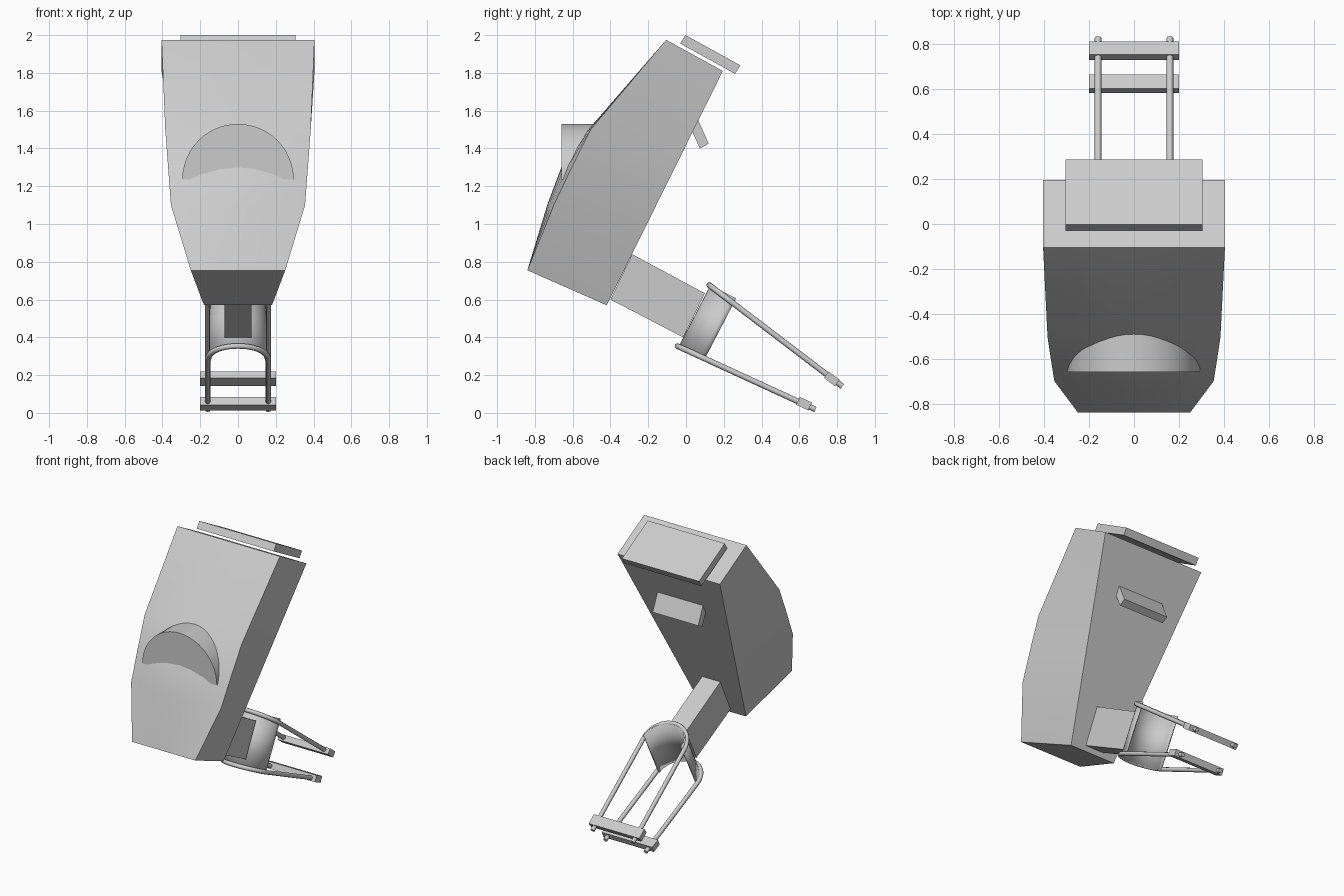
import bpy, bmesh, math
from mathutils import Vector, Matrix

cube = bpy.data.objects.get("Cube")
if cube:
    bpy.data.objects.remove(cube, do_unlink=True)

grey = bpy.data.materials.new("light_grey")
grey.use_nodes = True
GREY = (0.6, 0.6, 0.6, 1)
grey.diffuse_color = GREY
grey.node_tree.nodes["Principled BSDF"].inputs["Base Color"].default_value = GREY


def finish(obj, smooth=None):
    """Give the part its colour and shading."""
    obj.data.materials.append(grey)
    if smooth:
        bpy.ops.object.select_all(action='DESELECT')
        obj.select_set(True)
        bpy.context.view_layer.objects.active = obj
        bpy.ops.object.shade_smooth_by_angle(angle=math.radians(smooth))
    return obj


def loft(name, rings, smooth=None, closed=True):
    """Skin a list of point rings; closed rings get end caps."""
    bm = bmesh.new()
    rows = [[bm.verts.new(p) for p in ring] for ring in rings]
    n = len(rows[0])
    for a, b in zip(rows, rows[1:]):
        for i in range(n if closed else n - 1):
            j = (i + 1) % n
            bm.faces.new((a[i], a[j], b[j], b[i]))
    if closed:
        bm.faces.new(rows[0])
        bm.faces.new(rows[-1])
    bmesh.ops.recalc_face_normals(bm, faces=bm.faces)
    mesh = bpy.data.meshes.new(name)
    bm.to_mesh(mesh)
    bm.free()
    obj = bpy.data.objects.new(name, mesh)
    bpy.context.collection.objects.link(obj)
    return finish(obj, smooth)


def slab(name, half_width, profile):
    """Extrude a (y, z) side profile across x."""
    return loft(name, [[(x, y, z) for y, z in profile] for x in (-half_width, half_width)])


def bar(name, half_width, y, z, length, thick, angle):
    """Box turned about x, centred on (y, z)."""
    turn = Matrix.Rotation(angle, 2)
    corners = [(-1, -1), (1, -1), (1, 1), (-1, 1)]
    pts = [turn @ Vector((a * length / 2, b * thick / 2)) for a, b in corners]
    return slab(name, half_width, [(y + p.x, z + p.y) for p in pts])


# Tapered body with a gently bulging front: y, z, half width, bulge, height along back
stations = [(-.84, .755, .25, 0, 0), (-.70, 1.10, .355, .035, .3),
            (-.605, 1.30, .37, .055, .45), (-.505, 1.50, .385, .012, .62),
            (-.105, 1.975, .405, 0, 1)]
low_back, high_back = Vector((.18, -.42, .57)), Vector((.405, .195, 1.81))
rings = []
for y, z, w, bulge, t in stations:
    ring = [(w * s / 4, y - bulge * (1 - (s / 4) ** 2), z) for s in range(-4, 5)]
    back = low_back.lerp(high_back, t)
    rings.append(ring + [tuple(back), (-back.x, back.y, back.z)])
loft("body", rings, smooth=25)

# Plate over the top, tab on the back and neck underneath
slab("top_plate", .305, [(-.03, 1.955), (.26, 1.795), (.288, 1.84), (-.003, 2.0)])
slab("back_tab", .18, [(.12, 1.425), (.073, 1.40), (0, 1.565), (.047, 1.59)])
slab("neck", .072, [(-.285, .84), (.10, .633), (-.015, .40), (-.40, .60)])

# Half-round boss on the front
arch = [(.295 * math.cos(math.pi * i / 24), 1.235 + .295 * math.sin(math.pi * i / 24))
        for i in range(25)]
loft("front_boss", [[(x, y, z) for x, z in arch] for y in (-.66, -.42)], smooth=30)

# Curved cuff behind the neck
ends = [Vector((0, .095, .278)), Vector((0, .265, .606))]
axis = (ends[1] - ends[0]).normalized()
out = Vector((0, -axis.z, axis.y))
half_turn = [math.pi * i / 20 for i in range(21)]
cuff = loft("cuff", [[c + Vector((.148 * math.cos(a), 0, 0)) + out * .148 * math.sin(a)
                      for a in half_turn] for c in ends], smooth=30, closed=False)
wall = cuff.modifiers.new("wall", 'SOLIDIFY')
wall.thickness = .01
wall.offset = 0


def wire_loop(name, centre, tip):
    """U-shaped wire: a half circle with two straight legs."""
    centre, tip = Vector((0, *centre)), Vector((0, *tip))
    back = (centre - tip).normalized()
    side = Vector((.16, 0, 0))
    path = [tip + side]
    path += [centre + side * math.cos(a) + back * .16 * math.sin(a) for a in half_turn]
    path.append(tip - side)
    curve = bpy.data.curves.new(name, 'CURVE')
    curve.dimensions = '3D'
    curve.bevel_depth = .015
    curve.bevel_resolution = 2
    curve.use_fill_caps = True
    spline = curve.splines.new('POLY')
    spline.points.add(len(path) - 1)
    for point, co in zip(spline.points, path):
        point.co = (*co, 1)
    obj = bpy.data.objects.new(name, curve)
    bpy.context.collection.objects.link(obj)
    bpy.ops.object.select_all(action='DESELECT')
    obj.select_set(True)
    bpy.context.view_layer.objects.active = obj
    bpy.ops.object.convert(target='MESH')
    finish(bpy.context.view_layer.objects.active, smooth=50)


# Wire loops round the cuff, each with a crossbar near its ends
wire_loop("upper_wire", (.25, .58), (.828, .14))
bar("upper_crossbar", .2, .772, .18, .073, .042, math.radians(-37))
wire_loop("lower_wire", (.10, .287), (.685, .018))
bar("lower_crossbar", .2, .625, .049, .07, .046, math.radians(-25))
